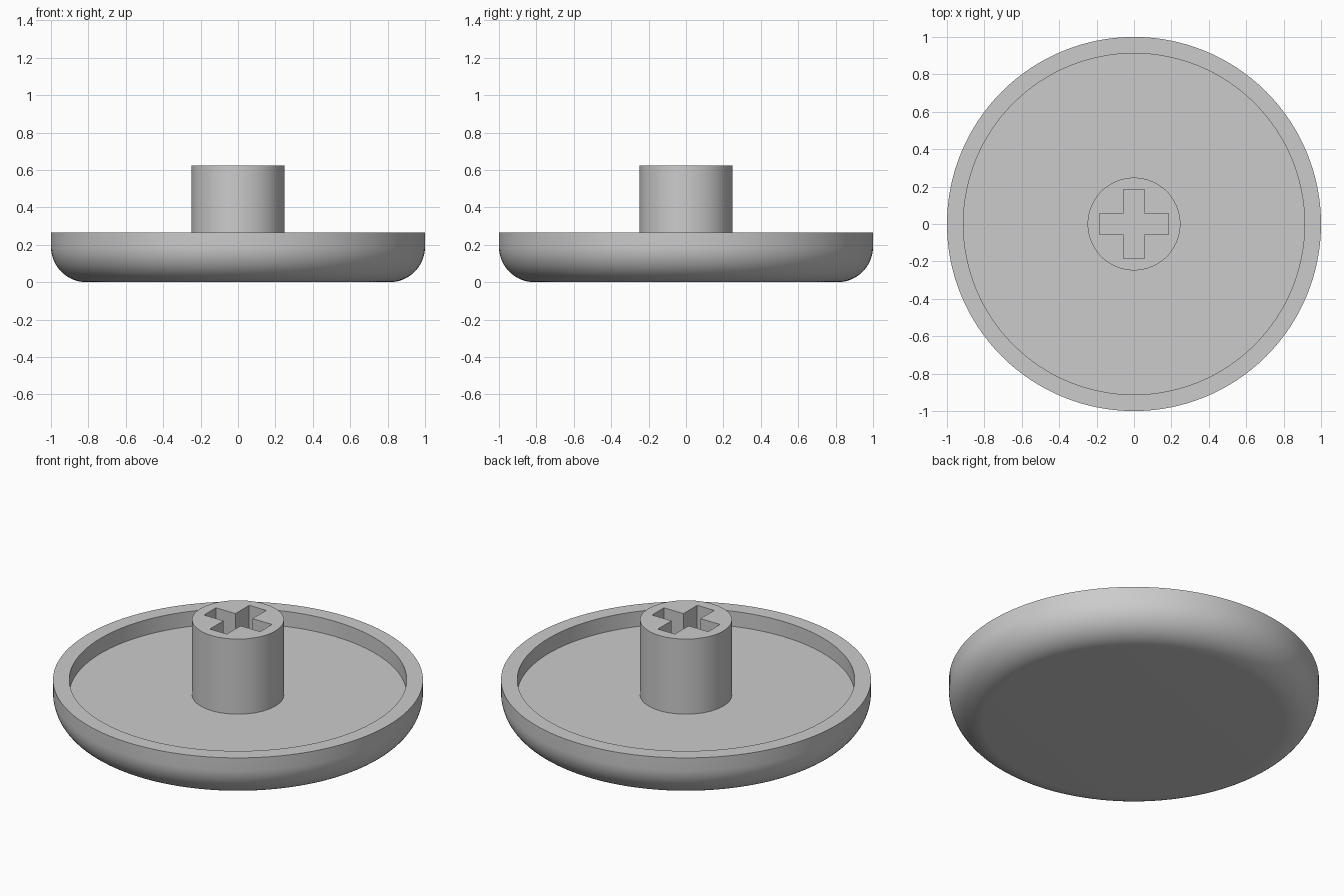
import bpy, bmesh, math
from mathutils import Vector

SEGMENTS = 128

if "Cube" in bpy.data.objects:
    bpy.data.objects.remove(bpy.data.objects["Cube"])

grey = bpy.data.materials.new("plain grey")
grey.use_nodes = True
GREY = (0.6, 0.6, 0.6, 1)
grey.diffuse_color = GREY
grey.node_tree.nodes["Principled BSDF"].inputs["Base Color"].default_value = GREY


def finish(name, bm):
    bmesh.ops.remove_doubles(bm, verts=bm.verts, dist=1e-5)
    bmesh.ops.recalc_face_normals(bm, faces=bm.faces)
    mesh = bpy.data.meshes.new(name)
    bm.to_mesh(mesh)
    bm.free()
    mesh.materials.append(grey)
    obj = bpy.data.objects.new(name, mesh)
    bpy.context.collection.objects.link(obj)
    return obj


def lathe(name, profile):
    """Revolve an (r, z) profile around the z axis."""
    bm = bmesh.new()
    verts = [bm.verts.new((r, 0, z)) for r, z in profile]
    edges = [bm.edges.new(pair) for pair in zip(verts, verts[1:])]
    bmesh.ops.spin(bm, geom=verts + edges, cent=(0, 0, 0), axis=(0, 0, 1),
                   angle=math.tau, steps=SEGMENTS, use_duplicate=False)
    bmesh.ops.dissolve_degenerate(bm, edges=bm.edges, dist=1e-5)
    return finish(name, bm)


def smooth(obj):
    bpy.ops.object.select_all(action='DESELECT')
    obj.select_set(True)
    bpy.context.view_layer.objects.active = obj
    bpy.ops.object.shade_smooth_by_angle(angle=math.radians(30))


# Shallow dish with a rounded lower edge and a raised rim
RIM_Z, FLOOR_Z, INNER_R, ROUND = 0.265, 0.175, 0.912, 0.19
corner = [(1 - ROUND + ROUND * math.sin(a), ROUND - ROUND * math.cos(a))
          for a in (math.pi / 2 * i / 16 for i in range(17))]
dish = lathe("dish", [(0, 0)] + corner
             + [(1, RIM_Z), (INNER_R, RIM_Z), (INNER_R, FLOOR_Z), (0, FLOOR_Z)])

# Central post, sunk slightly into the dish floor
POST_R, POST_TOP = 0.248, 0.623
post = lathe("post", [(0, 0.12), (POST_R, 0.12), (POST_R, POST_TOP), (0, POST_TOP)])

# Cross-shaped socket cut into the top of the post
ARM, HALF, SOCKET_Z = 0.185, 0.056, 0.25
bm = bmesh.new()
outline = []
for quarter in range(4):
    c, s = [(1, 0), (0, 1), (-1, 0), (0, -1)][quarter]
    for x, y in ((ARM, -HALF), (ARM, HALF), (HALF, HALF)):
        outline.append(bm.verts.new((x * c - y * s, x * s + y * c, SOCKET_Z)))
base = bm.faces.new(outline)
top = bmesh.ops.extrude_face_region(bm, geom=[base])["geom"]
bmesh.ops.translate(bm, vec=Vector((0, 0, 0.5)),
                    verts=[g for g in top if isinstance(g, bmesh.types.BMVert)])
cutter = finish("socket_cutter", bm)
cutter.hide_render = True

cut = post.modifiers.new("socket", 'BOOLEAN')
cut.operation = 'DIFFERENCE'
cut.solver = 'EXACT'
cut.object = cutter
bpy.ops.object.select_all(action='DESELECT')
post.select_set(True)
bpy.context.view_layer.objects.active = post
bpy.ops.object.modifier_apply(modifier=cut.name)
bpy.data.objects.remove(cutter)

for part in (dish, post):
    smooth(part)
